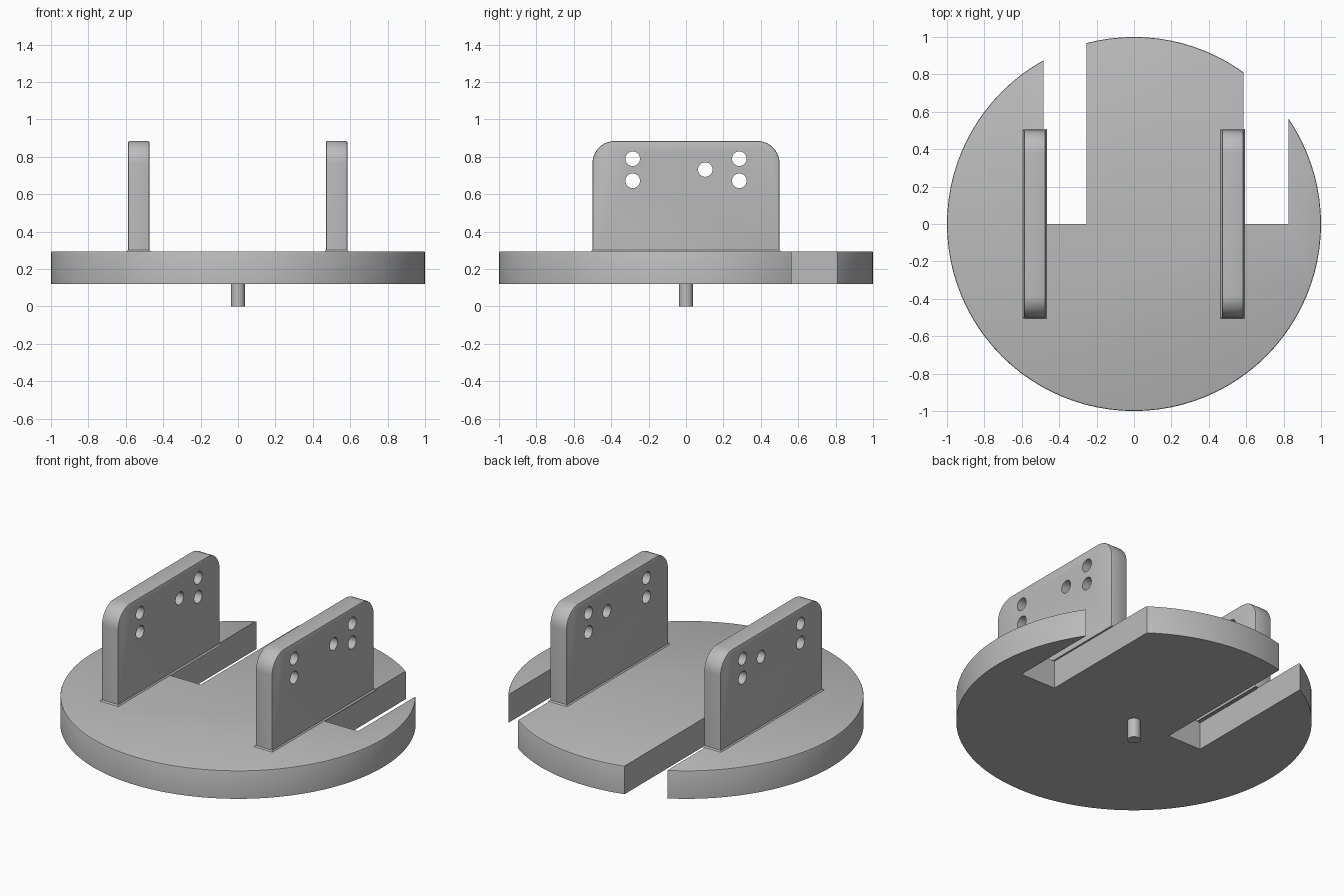
import bpy
import bmesh
from math import cos, sin, pi, radians
from mathutils import Matrix, Vector

if "Cube" in bpy.data.objects:
    bpy.data.objects.remove(bpy.data.objects["Cube"], do_unlink=True)

grey = bpy.data.materials.new("matte grey")
grey.use_nodes = True
grey.diffuse_color = (0.5, 0.5, 0.5, 1)
grey.node_tree.nodes["Principled BSDF"].inputs["Base Color"].default_value = (0.5, 0.5, 0.5, 1)


def make_object(name, bm):
    bmesh.ops.recalc_face_normals(bm, faces=bm.faces)
    mesh = bpy.data.meshes.new(name)
    bm.to_mesh(mesh)
    bm.free()
    mesh.materials.append(grey)
    obj = bpy.data.objects.new(name, mesh)
    bpy.context.collection.objects.link(obj)
    return obj


def add_cylinder(bm, radius, depth, segments, matrix):
    return bmesh.ops.create_cone(bm, cap_ends=True, segments=segments, radius1=radius,
                                 radius2=radius, depth=depth, matrix=matrix)["verts"]


def add_box(bm, low, high):
    low, high = Vector(low), Vector(high)
    matrix = Matrix.Translation((low + high) / 2) @ Matrix.Diagonal((*(high - low), 1))
    return bmesh.ops.create_cube(bm, size=1, matrix=matrix)["verts"]


def cut_and_smooth(obj, cutter):
    """Subtract the cutter, bake the result and smooth all but sharp edges."""
    bpy.ops.object.select_all(action="DESELECT")
    obj.select_set(True)
    bpy.context.view_layer.objects.active = obj
    if cutter:
        mod = obj.modifiers.new("cut", "BOOLEAN")
        mod.operation = "DIFFERENCE"
        mod.solver = "EXACT"
        mod.object = cutter
        bpy.ops.object.modifier_apply(modifier=mod.name)
        bpy.data.objects.remove(cutter, do_unlink=True)
    bpy.ops.object.shade_smooth_by_angle(angle=radians(30))


BASE_BOTTOM, BASE_TOP, PLATE_TOP = 0.12, 0.295, 0.885
BEVEL = 0.008

# Round base with a softened top rim
bm = bmesh.new()
add_cylinder(bm, 1, BASE_TOP - BASE_BOTTOM, 96,
             Matrix.Translation((0, 0, (BASE_TOP + BASE_BOTTOM) / 2)))
rim = [e for e in bm.edges if all(v.co.z > BASE_TOP - 0.01 for v in e.verts)]
bmesh.ops.bevel(bm, geom=rim, offset=BEVEL, segments=2, profile=0.5, affect="EDGES")
base = make_object("round_base", bm)

# Two slots open towards the back
bm = bmesh.new()
for x1, x2 in ((-0.485, -0.255), (0.585, 0.825)):
    add_box(bm, (x1, 0, 0), (x2, 1.2, 0.5))
cut_and_smooth(base, make_object("slot_cutter", bm))

# Central peg below the base
bm = bmesh.new()
add_cylinder(bm, 0.037, 0.14, 32, Matrix.Translation((0, 0, 0.07)))
cut_and_smooth(make_object("centre_peg", bm), None)


def build_plate(name, x1, x2):
    # Upright plate with rounded upper corners and softened edges
    bm = bmesh.new()
    add_box(bm, (x1, -0.5, BASE_TOP - 0.005), (x2, 0.5, PLATE_TOP))
    top = [e for e in bm.edges if all(v.co.z > 0.8 for v in e.verts)
           and abs(e.verts[0].co.y - e.verts[1].co.y) < 0.01]
    bmesh.ops.bevel(bm, geom=top, offset=0.12, segments=10, profile=0.5, affect="EDGES")
    bm.normal_update()
    outline = [e for e in bm.edges if max(v.co.z for v in e.verts) > BASE_TOP + 0.01
               and e.calc_face_angle(0) > 1.2]
    bmesh.ops.bevel(bm, geom=outline, offset=BEVEL, segments=2, profile=0.5, affect="EDGES")
    plate = make_object(name, bm)

    # Five through holes
    bm = bmesh.new()
    for y, z in ((-0.285, 0.79), (-0.285, 0.672), (0.285, 0.79), (0.285, 0.672), (0.103, 0.732)):
        matrix = Matrix.Translation(((x1 + x2) / 2, y, z)) @ Matrix.Rotation(pi / 2, 4, "Y")
        add_cylinder(bm, 0.039, 0.3, 24, matrix)
    cut_and_smooth(plate, make_object("hole_cutter", bm))

    # Small sloped fillet where the plate meets the base
    bm = bmesh.new()
    foot = add_box(bm, (x1, -0.5, BASE_TOP - 0.002), (x2, 0.5, BASE_TOP + BEVEL))
    for v in foot:
        if v.co.z < BASE_TOP:
            v.co.x += BEVEL if v.co.x > (x1 + x2) / 2 else -BEVEL
            v.co.y += BEVEL if v.co.y > 0 else -BEVEL
    make_object(name + "_foot", bm)


build_plate("right_plate", -0.588, -0.473)
build_plate("left_plate", 0.47, 0.585)
